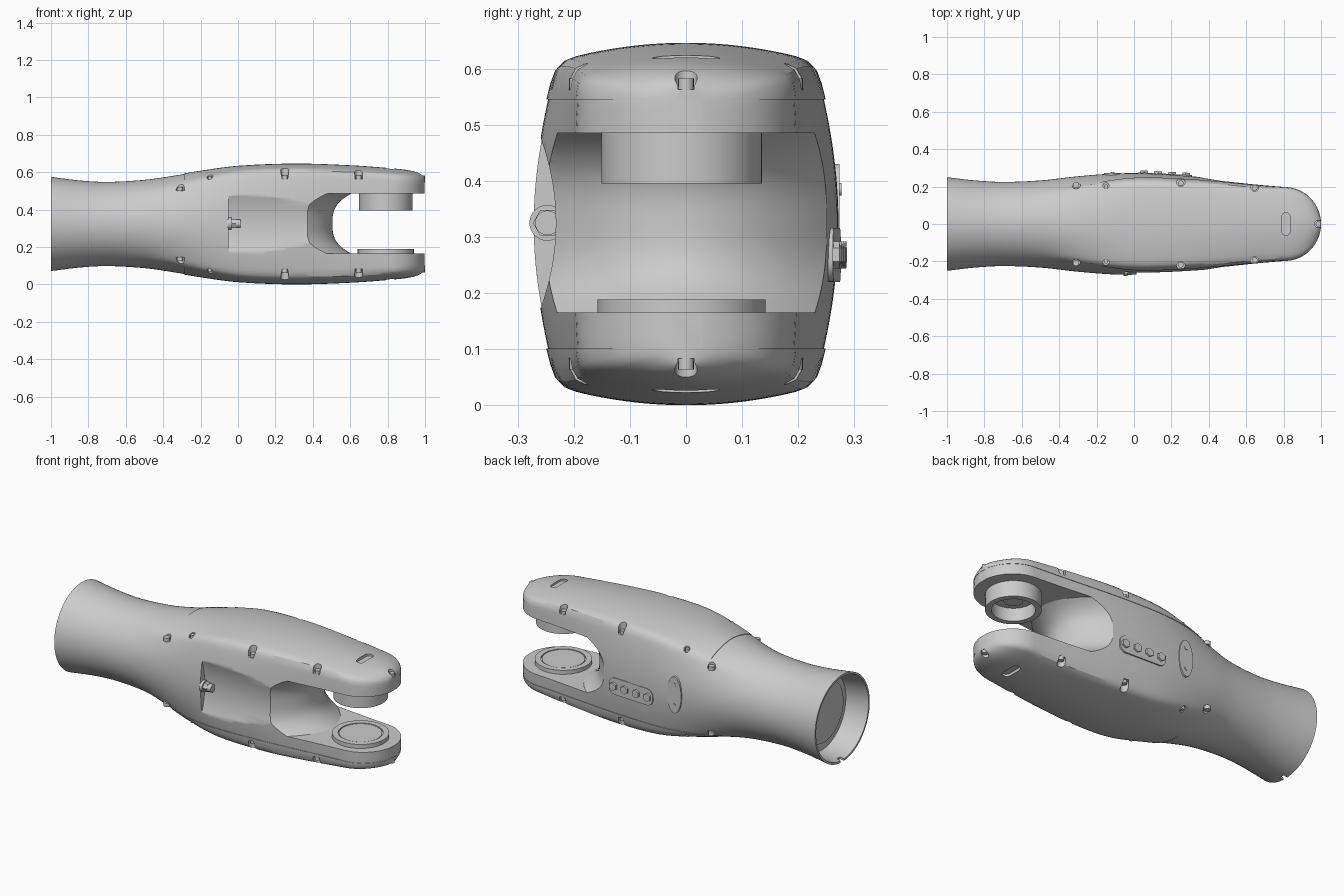
import bpy, bmesh, math
from mathutils import Vector, Matrix

if "Cube" in bpy.data.objects:
    bpy.data.objects.remove(bpy.data.objects["Cube"])

ZC = 0.323
HALF_W = [(-1, .25), (-.85, .233), (-.7, .225), (-.5, .233), (-.3, .255), (-.1, .27), (.1, .27),
          (.3, .256), (.5, .234), (.65, .216), (.82, .2), (1, .19)]
HALF_H = [(-1, .252), (-.85, .233), (-.7, .225), (-.5, .236), (-.35, .257), (-.2, .282), (0, .308),
          (.3, .32), (.6, .311), (.82, .295), (.92, .283), (.97, .268), (1, .25)]
SQUARE = [(-1, 0), (-.6, 0), (-.45, .12), (-.2, .65), (0, .95), (.2, 1), (1, 1)]
BULGE = [(-1, .18), (.1, .18), (.4, .14), (.8, .06), (1, .04)]


def curve(keys, x):
    """Smooth interpolation through (x, value) keys."""
    i = max(0, min(len(keys) - 2, sum(k[0] <= x for k in keys) - 1))

    def slope(j):
        a, b = keys[max(j - 1, 0)], keys[min(j + 1, len(keys) - 1)]
        return (b[1] - a[1]) / (b[0] - a[0])
    (x0, y0), (x1, y1) = keys[i], keys[i + 1]
    d = x1 - x0
    t = (x - x0) / d
    return ((2*t**3 - 3*t**2 + 1) * y0 + (t**3 - 2*t*t + t) * d * slope(i)
            + (3*t*t - 2*t**3) * y1 + (t**3 - t*t) * d * slope(i + 1))


def loft(name, rings):
    """Closed skin through rings of equal point count."""
    bm = bmesh.new()
    vs = [[bm.verts.new(p) for p in r] for r in rings]
    n = len(vs[0])
    for a, b in zip(vs, vs[1:]):
        for i in range(n):
            bm.faces.new((a[i], a[(i + 1) % n], b[(i + 1) % n], b[i]))
    bm.faces.new(vs[0])
    bm.faces.new(vs[-1])
    bmesh.ops.recalc_face_normals(bm, faces=bm.faces)
    return finish(name, bm)


def finish(name, bm):
    me = bpy.data.meshes.new(name)
    bm.to_mesh(me)
    bm.free()
    ob = bpy.data.objects.new(name, me)
    bpy.context.collection.objects.link(ob)
    return ob


def cylinder(name, centre, r, depth, axis='Z', seg=48, r2=None):
    bm = bmesh.new()
    bmesh.ops.create_cone(bm, cap_ends=True, segments=seg, radius1=r, radius2=r2 or r, depth=depth)
    rot = {'Z': Matrix(), 'X': Matrix.Rotation(math.pi/2, 4, 'Y'),
           'Y': Matrix.Rotation(math.pi/2, 4, 'X')}[axis]
    bm.transform(Matrix.Translation(centre) @ rot)
    return finish(name, bm)


def box(name, centre, size):
    bm = bmesh.new()
    bmesh.ops.create_cube(bm, size=1)
    bm.transform(Matrix.Translation(centre) @ Matrix.Diagonal((*size, 1)))
    return finish(name, bm)


def pill(name, centre, u, v, half_u, half_v, depth, r):
    """Rounded plate spanning directions u and v."""
    u, v = Vector(u), Vector(v)
    n, c = u.cross(v), Vector(centre)
    outline = []
    for q, (a, b) in enumerate(((1, 1), (-1, 1), (-1, -1), (1, -1))):
        for k in range(9):
            t = math.pi / 2 * (q + k / 8.001)
            outline.append(u * (a*(half_u - r) + r*math.cos(t)) + v * (b*(half_v - r) + r*math.sin(t)))
    return loft(name, [[c + p + n * s * depth / 2 for p in outline] for s in (-1, 1)])


def boolean(ob, tool, op='DIFFERENCE', keep=False):
    m = ob.modifiers.new('cut', 'BOOLEAN')
    m.operation, m.object, m.solver = op, tool, 'EXACT'
    bpy.context.view_layer.objects.active = ob
    bpy.ops.object.modifier_apply(modifier=m.name)
    if not keep:
        bpy.data.objects.remove(tool)


def barrel(c, s, bulge):
    """Unit radius of a section with two bulged sides and two bulged faces."""
    def arc(p, q, a):
        return 1 / max(p, 1e-6) if q < 1e-4 else (-p + math.sqrt(p*p + 4*a*q*q)) / (2*a*q*q)
    side, face = arc(abs(c), abs(s), bulge), arc(abs(s), abs(c), .13)
    return (side ** -32 + face ** -32) ** (-1 / 32)


def skin(name, grow=0.0, end=.998):
    """Forearm hull: round at the tube, barrel shaped at the fork."""
    xs = [-1 + 1.82 * i / 56 for i in range(56)]
    xs += [.82 + (end - .82) * math.sin(math.pi / 2 * i / 16) for i in range(17)]
    rings = []
    for x in xs:
        w, h, k, b = (curve(keys, x) for keys in (HALF_W, HALF_H, SQUARE, BULGE))
        if x > .82:
            w *= math.sqrt(max(.004, 1 - ((x - .82) / .18) ** 2))
        ring = []
        for i in range(112):
            c, s = math.cos(math.tau * i / 112), math.sin(math.tau * i / 112)
            r = 1 + k * (barrel(c, s, b) - 1)
            ring.append((x, (w + grow) * r * c, ZC + (h + grow) * r * s))
        rings.append(ring)
    return loft(name, rings)


# main forearm with the fork slot ending in a saddle-shaped nose
body = skin('forearm_body')
ts = [i / 12 for i in range(-12, 13)]
rings = []
for i in range(-14, 15):
    y = i * .025
    nose = .505 - .155 * (y / .25) ** 2
    rings.append([(1.3, y, .165)] + [(nose + .1 * abs(t)**3, y, .325 + .16 * t) for t in ts]
                 + [(1.3, y, .485)])
boolean(body, loft('slot_cutter', rings))

# shallow side pocket on the front with a hollowed floor
rings = []
for t in ts:
    y, z = -.232 - .03 * t * t, .325 + .1598 * t
    rings.append([(-.05, -.5, z), (-.05, y, z), (.2, y, z), (.6, y, z), (.6, -.5, z)])
boolean(body, loft('pocket_floor_cutter', rings))

# hollow tube end with rim notch and inner flange
boolean(body, cylinder('tube_cutter', (-1, 0, ZC), .262, .26, 'X', 64, .218))
boolean(body, box('notch_cutter', (-1, 0, .08), (.05, .03, .06)))
cylinder('tube_end_flange', (-.868, -.01, ZC), .175, .02, 'X', 64)

# covers on the top and bottom of the fork
covers = []
for s, label in ((1, 'upper'), (-1, 'lower')):
    cover = skin(label + '_cover', .003, 1.0)
    boolean(cover, box('cover_trim', (.41, 0, ZC + s * .422), (1.4, 1, .4)), 'INTERSECT')
    covers.append(cover)

# screw pockets along the edges and at the tips
POCKETS = [(-.31, .212, .18, .024), (-.15, .205, .235, .016), (.25, .222, .24, .022),
           (.645, .197, .24, .022), (.985, 0, .24, .02)]
for s, cover in zip((1, -1), covers):
    for x, y0, z, r in POCKETS:
        for y in ((y0, -y0) if y0 else (0,)):
            cut = cylinder('pocket_cutter', (x, y, ZC + s * (z + .1)), r, .2, 'Z', 20)
            boolean(body, cut, keep=True)
            boolean(cover, cut)
            cylinder('cover_screw', (x, y * .98 if y else 0, ZC + s * (z + .008)), r * .7, .022, 'Z', 16)
    # recessed slot near the tip
    cut = pill('tip_slot_cutter', (.812, 0, ZC + s * .3), (1, 0, 0), (0, 1, 0), .022, .06, .03, .021)
    boolean(body, cut, keep=True)
    boolean(cover, cut)

# upper hollow bearing and lower bearing seat
upper = cylinder('upper_bearing', (.79, -.008, .4425), .143, .095, 'Z', 64)
boolean(upper, cylinder('bore', (.79, -.008, .42), .112, .1, 'Z', 64))
cylinder('upper_bearing_hub', (.79, -.008, .462), .05, .03, 'Z', 32)
lower = cylinder('lower_bearing', (.79, -.008, .174), .15, .028, 'Z', 64)
boolean(lower, cylinder('seat', (.79, -.008, .19), .118, .02, 'Z', 64))
cylinder('lower_bearing_disc', (.79, -.008, .178), .113, .016, 'Z', 64)

# connector plate with four hex fittings on the back
plate = pill('connector_plate', (.165, .257, .268), (1, 0, 0), (0, 0, 1), .145, .048, .024, .04)
parts = [plate]
for i in range(4):
    x = .053 + .075 * i
    parts.append(cylinder('hex_fitting', (x, .27, .268), .024, .02, 'Y', 6))
tilt = (Matrix.Translation((.165, .257, .268)) @ Matrix.Rotation(-.05, 4, 'Z')
        @ Matrix.Translation((-.165, -.257, -.268)))
for p in parts:
    p.data.transform(tilt)

# oval inspection plate with two screws
oval = cylinder('oval_plate', (0, 0, 0), .105, .022, 'Y', 48)
oval.data.transform(Matrix.Translation((-.115, .263, .325)) @ Matrix.Diagonal((.43, 1, 1, 1)))
for z in (.265, .385):
    cylinder('oval_plate_screw', (-.115, .273, z), .011, .008, 'Y', 16)

# cable fitting on the pocket end wall
cylinder('pocket_fitting_base', (-.045, -.247, .325), .032, .02, 'X', 32)
cylinder('pocket_fitting_nut', (-.025, -.247, .325), .026, .03, 'X', 6)
cylinder('pocket_fitting_tip', (-.002, -.247, .325), .022, .03, 'X', 20)

# smooth shading with sharp edges kept
bpy.ops.object.select_all(action='DESELECT')
for ob in bpy.data.objects:
    ob.select_set(True)
bpy.context.view_layer.objects.active = body
bpy.ops.object.shade_smooth_by_angle(angle=math.radians(30))
